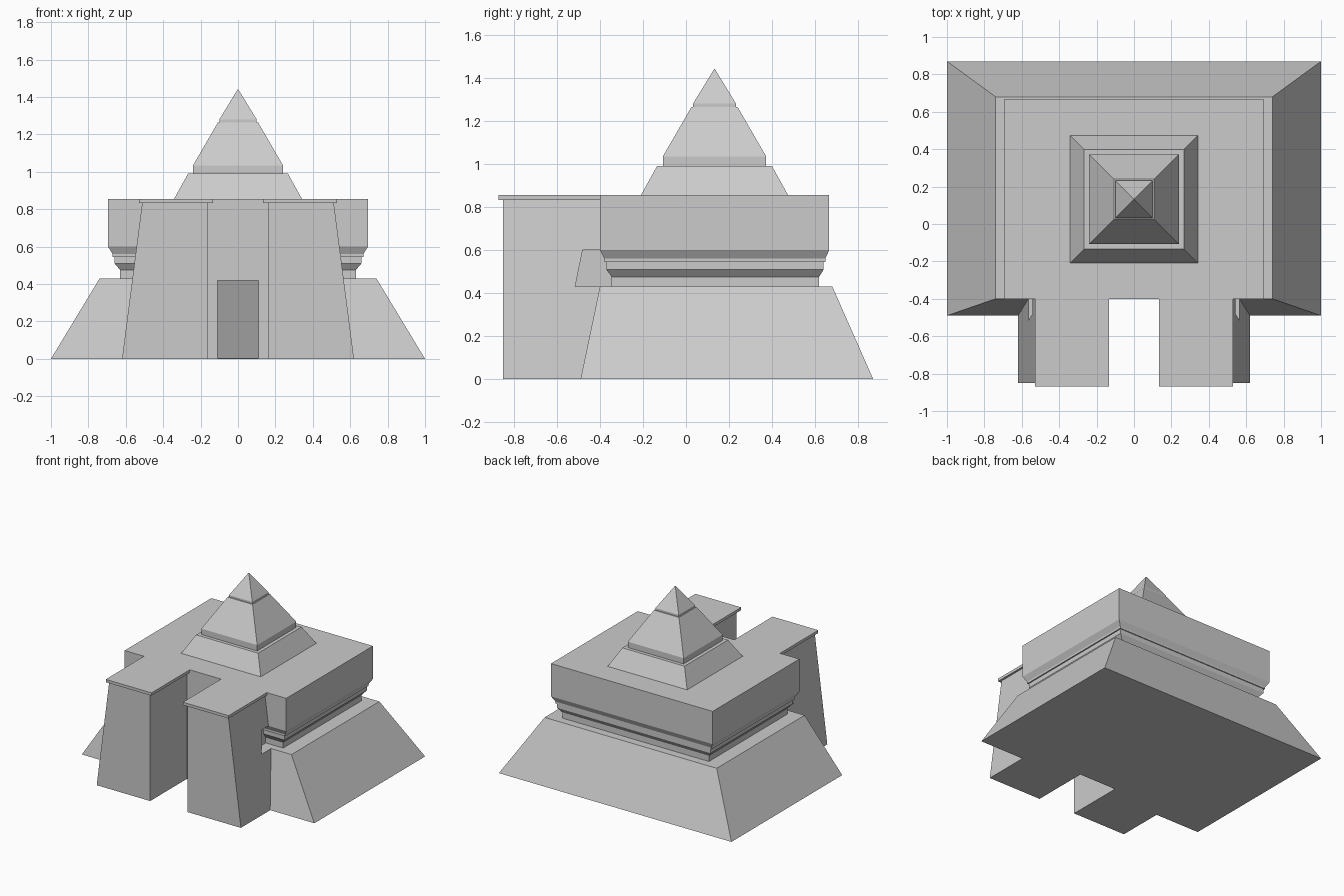
import bpy, bmesh

if "Cube" in bpy.data.objects:
    bpy.data.objects.remove(bpy.data.objects["Cube"])

CY = 0.1325  # y of the central axis


def make(name, verts, faces):
    me = bpy.data.meshes.new(name)
    me.from_pydata(verts, [], faces)
    bm = bmesh.new()
    bm.from_mesh(me)
    bmesh.ops.remove_doubles(bm, verts=bm.verts, dist=1e-5)
    bmesh.ops.recalc_face_normals(bm, faces=bm.faces)
    bm.to_mesh(me)
    bm.free()
    ob = bpy.data.objects.new(name, me)
    bpy.context.collection.objects.link(ob)
    return ob


def loft(name, rings):
    """Stack of rectangles (x0, x1, y0, y1, z), capped at both ends."""
    v, f = [], []
    for x0, x1, y0, y1, z in rings:
        v += [(x0, y0, z), (x1, y0, z), (x1, y1, z), (x0, y1, z)]
    for k in range(len(rings) - 1):
        a = 4 * k
        f += [(a + i, a + (i + 1) % 4, a + 4 + (i + 1) % 4, a + 4 + i) for i in range(4)]
    n = len(v)
    f += [(3, 2, 1, 0), (n - 4, n - 3, n - 2, n - 1)]
    return make(name, v, f)


def box(name, x0, x1, y0, y1, z0, z1):
    return loft(name, [(x0, x1, y0, y1, z0), (x0, x1, y0, y1, z1)])


def cut(ob, cutter):
    m = ob.modifiers.new("cut", 'BOOLEAN')
    m.operation, m.solver, m.object = 'DIFFERENCE', 'EXACT', cutter
    bpy.context.view_layer.objects.active = ob
    bpy.ops.object.modifier_apply(modifier=m.name)
    bpy.data.objects.remove(cutter, do_unlink=True)


# Sloped base, notched at the front, hollow inside with an open doorway
base = loft("base", [(-1, 1, -0.49, 0.87, 0), (-0.74, 0.74, -0.40, 0.68, 0.43)])
cut(base, box("notch_cutter", -0.16, 0.16, -1, -0.40, -0.1, 0.6))
cut(base, loft("chamber_cutter", [(-0.985, 0.985, -0.39, 0.86, 0.005),
                                  (-0.73, 0.73, -0.39, 0.673, 0.425)]))
cut(base, box("door_cutter", -0.11, 0.11, -0.5, -0.3, 0.005, 0.42))

# Moulded neck and upper block
profile = [(0.0, 0.43), (0.0, 0.475), (0.03, 0.51), (0.03, 0.545),
           (0.04, 0.545), (0.04, 0.56), (0.065, 0.60), (0.065, 0.855)]
loft("upper_block", [(-0.63 - d, 0.63 + d, -0.345 - d * 0.85, 0.618 + d * 0.73, z)
                     for d, z in profile])
box("portal_wall", -0.48, 0.48, -0.40, -0.33, 0.43, 0.61)

# Stepped pyramid on the roof
loft("roof_plinth", [(-h, h, CY - h, CY + h, z) for h, z in [(0.342, 0.855), (0.267, 0.99)]])
steps = [(0.24, 0.99), (0.24, 1.035), (0.107, 1.265), (0.10, 1.265), (0.10, 1.28), (0.002, 1.44)]
loft("roof_pyramid", [(-h, h, CY - h, CY + h, z) for h, z in steps])

# Pair of gate towers with slabs and side niches
for side, s in (("left", -1), ("right", 1)):
    tower = loft(side + "_tower", [(s * 0.16, s * 0.62, -0.85, -0.40, 0),
                                   (s * 0.16, s * 0.512, -0.85, -0.40, 0.835)])
    niche = loft("niche_cutter", [(s * 0.48, s * 0.7, -0.515, -0.38, 0.43),
                                  (s * 0.48, s * 0.7, -0.48, -0.38, 0.60)])
    cut(tower, niche)
    box(side + "_tower_slab", s * 0.135, s * 0.528, -0.87, -0.40, 0.833, 0.855)
